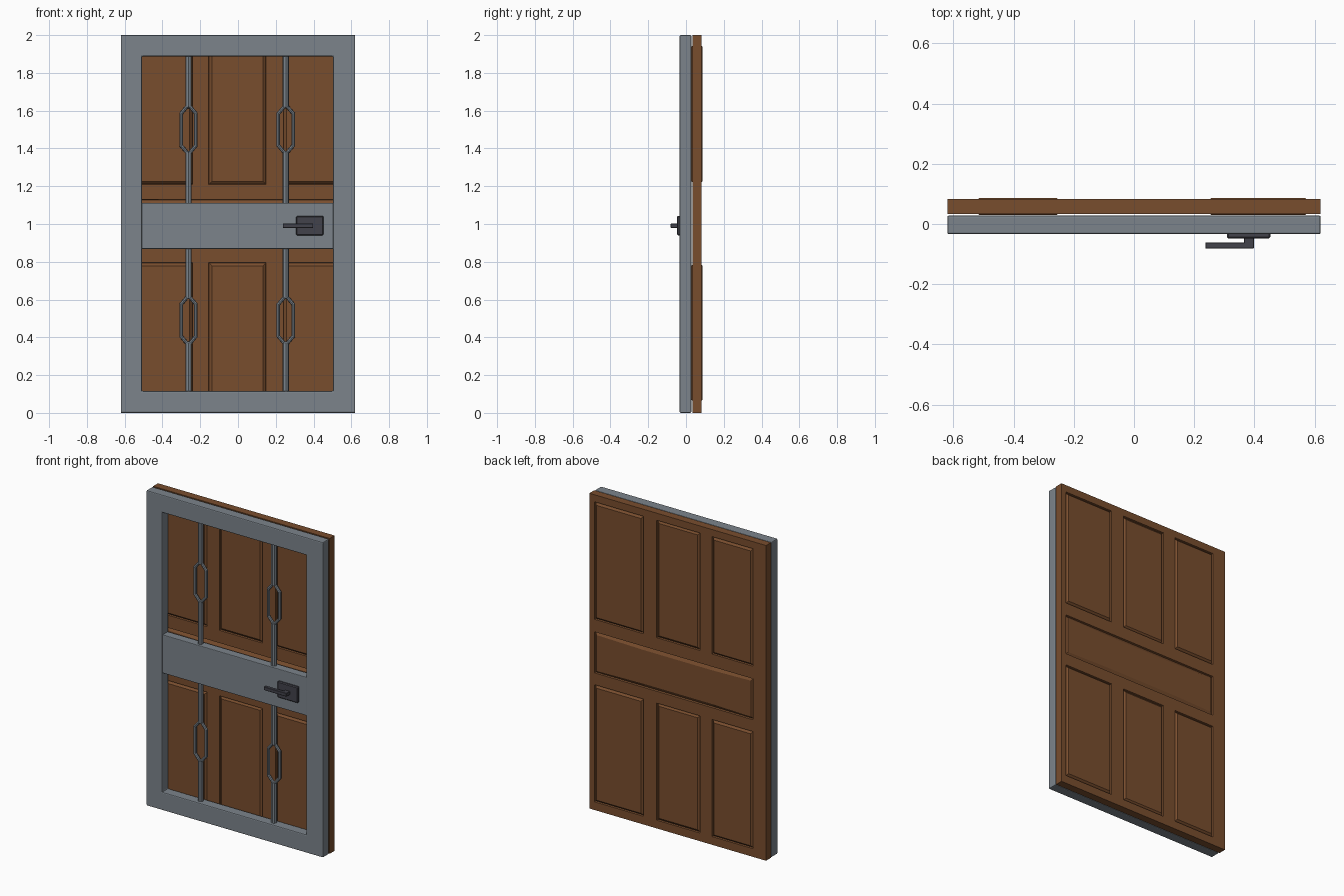
import bpy, bmesh, math
from mathutils import Vector

if "Cube" in bpy.data.objects:
    bpy.data.objects.remove(bpy.data.objects["Cube"])


def mat(name, rgb):
    m = bpy.data.materials.new(name)
    m.diffuse_color = (*rgb, 1)
    m.use_nodes = True
    m.node_tree.nodes["Principled BSDF"].inputs["Base Color"].default_value = m.diffuse_color
    return m


STEEL = mat("steel", (0.20, 0.23, 0.26))
WOOD = mat("wood", (0.19, 0.075, 0.027))
DARK = mat("dark_metal", (0.055, 0.055, 0.07))


def add(name, bm, material, bevel=0, segments=2):
    bmesh.ops.recalc_face_normals(bm, faces=bm.faces)
    me = bpy.data.meshes.new(name)
    bm.to_mesh(me)
    bm.free()
    me.materials.append(material)
    ob = bpy.data.objects.new(name, me)
    bpy.context.collection.objects.link(ob)
    if bevel:
        b = ob.modifiers.new("bevel", 'BEVEL')
        b.width, b.segments = bevel, segments
        b.limit_method = 'ANGLE'
    return ob


def box_bm(x, y, z):
    bm = bmesh.new()
    bmesh.ops.create_cube(bm, size=1)
    for v in bm.verts:
        v.co = Vector((r[0] if c < 0 else r[1]) for c, r in zip(v.co, (x, y, z)))
    return bm


def cut(bm, axis, values):
    for val in values:
        co, no = Vector(), Vector()
        co[axis], no[axis] = val, 1
        bmesh.ops.bisect_plane(bm, geom=bm.verts[:] + bm.edges[:] + bm.faces[:],
                               plane_co=co, plane_no=no)


# Steel surround: one ring with the opening bridged through
bm = bmesh.new()
loops = []
for y in (-0.034, 0.028):
    for x0, x1, z0, z1 in ((-0.62, 0.62, 0, 2), (-0.508, 0.503, 0.115, 1.888)):
        loops.append([bm.verts.new(p) for p in
                      ((x0, y, z0), (x1, y, z0), (x1, y, z1), (x0, y, z1))])
fo, fi, bo, bi = loops
for a, b in ((fo, fi), (bo, bi), (fo, bo), (fi, bi)):
    for i in range(4):
        j = (i + 1) % 4
        bm.faces.new((a[i], a[j], b[j], b[i]))
add("door_frame", bm, STEEL, 0.006)

# Lock rail
add("lock_rail", box_bm((-0.512, 0.507), (-0.03, 0.024), (0.868, 1.112)), STEEL, 0.004)

# Wooden leaf with raised panels on both faces
bm = box_bm((-0.62, 0.62), (0.034, 0.083), (0, 2))
cut(bm, 0, (-0.53, -0.24, -0.155, 0.148, 0.24, 0.585))
cut(bm, 2, (0.052, 0.795, 0.87, 1.13, 1.21, 1.955))
cols = ((-0.53, -0.24, 0.015), (-0.155, 0.148, 0.011), (0.24, 0.585, 0.015))
panels = [(x0, x1, z0, z1, h) for x0, x1, h in cols
          for z0, z1 in ((0.052, 0.795), (1.21, 1.955))]
panels.append((-0.53, 0.585, 0.87, 1.13, 0.011))
for side in (-1, 1):
    for x0, x1, z0, z1, h in panels:
        faces = []
        for f in bm.faces:
            c = f.calc_center_median()
            if f.normal.y * side > 0.99 and x0 < c.x < x1 and z0 < c.z < z1:
                faces.append(f)
        bmesh.ops.inset_region(bm, faces=faces, thickness=0.003, depth=-0.011)
        bmesh.ops.inset_region(bm, faces=faces, thickness=0.02, depth=h)
add("wood_leaf", bm, WOOD)


# Eight-sided grille bars opening into elongated loops
def grille(name, x, z0, z1, zc):
    cu = bpy.data.curves.new(name, 'CURVE')
    cu.dimensions = '3D'
    cu.fill_mode = 'FULL'
    cu.bevel_depth, cu.bevel_resolution = 0.017, 2
    cu.use_fill_caps = True
    ring = ((-0.008, 0.122), (0.008, 0.122), (0.039, 0.085), (0.039, -0.085),
            (0.008, -0.122), (-0.008, -0.122), (-0.039, -0.085), (-0.039, 0.085))
    paths = [([(0, zc + 0.12), (0, z1)], False, 1),
             ([(0, z0), (0, zc - 0.12)], False, 1),
             ([(a, zc + b) for a, b in ring], True, 0.6)]
    for pts, closed, r in paths:
        s = cu.splines.new('POLY')
        s.points.add(len(pts) - 1)
        for p, (a, b) in zip(s.points, pts):
            p.co = (x + a, 0, b, 1)
            p.radius = r
        s.use_cyclic_u = closed
        s.use_smooth = False
    cu.materials.append(STEEL)
    ob = bpy.data.objects.new(name, cu)
    bpy.context.collection.objects.link(ob)
    bpy.ops.object.select_all(action='DESELECT')
    ob.select_set(True)
    bpy.context.view_layer.objects.active = ob
    bpy.ops.object.convert(target='MESH')


for label, x in (("left", -0.262), ("right", 0.253)):
    grille("upper_grille_" + label, x, 1.1, 1.895, 1.5)
    grille("lower_grille_" + label, x, 0.108, 0.88, 0.49)

# Handle: plate, stem and lever
add("handle_plate", box_bm((0.308, 0.453), (-0.048, -0.029), (0.94, 1.042)), DARK, 0.005, 1)
add("handle_stem", box_bm((0.365, 0.398), (-0.08, -0.045), (0.98, 1.002)), DARK, 0.002, 1)
add("handle_lever", box_bm((0.237, 0.398), (-0.082, -0.061), (0.98, 1.002)), DARK, 0.002, 1)
